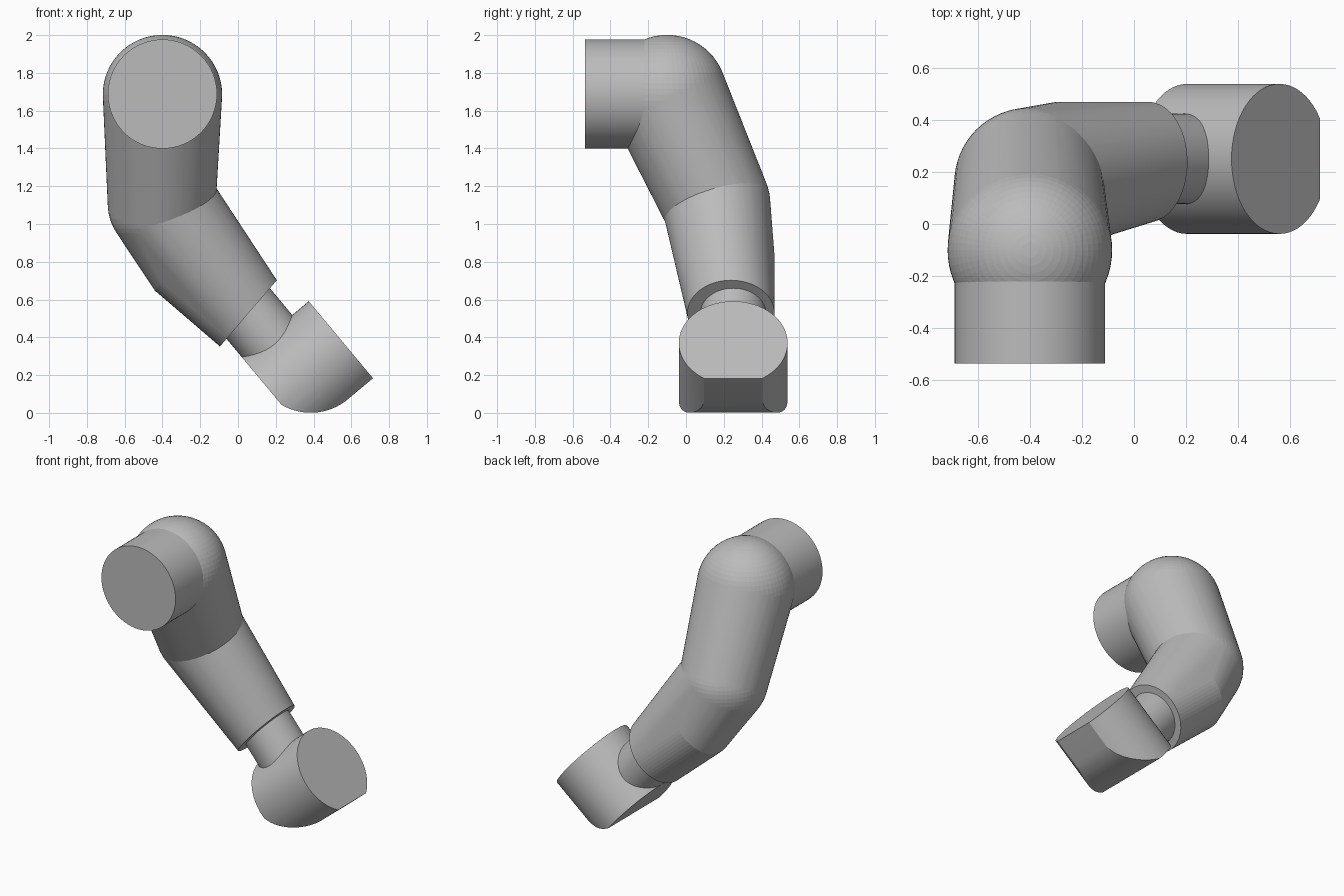
import bpy
import bmesh
import math
from mathutils import Vector, Matrix

cube = bpy.data.objects.get("Cube")
if cube:
    bpy.data.objects.remove(cube, do_unlink=True)

GREY = (0.5, 0.5, 0.5, 1)
mat = bpy.data.materials.new("plain grey")
mat.use_nodes = True
mat.diffuse_color = GREY
mat.node_tree.nodes["Principled BSDF"].inputs["Base Color"].default_value = GREY


def finish(name, bm):
    bmesh.ops.recalc_face_normals(bm, faces=bm.faces)
    mesh = bpy.data.meshes.new(name)
    bm.to_mesh(mesh)
    bm.free()
    mesh.materials.append(mat)
    obj = bpy.data.objects.new(name, mesh)
    bpy.context.collection.objects.link(obj)
    bpy.ops.object.select_all(action='DESELECT')
    obj.select_set(True)
    bpy.context.view_layer.objects.active = obj
    bpy.ops.object.shade_smooth_by_angle(angle=math.radians(30))


def add_ball(bm, centre, radius):
    bmesh.ops.create_uvsphere(bm, u_segments=64, v_segments=32, radius=radius,
                              matrix=Matrix.Translation(centre))


def add_rod(bm, start, end, radius):
    axis = end - start
    turn = axis.to_track_quat('Z', 'Y').to_matrix().to_4x4()
    bmesh.ops.create_cone(bm, cap_ends=True, segments=64, radius1=radius, radius2=radius,
                          depth=axis.length,
                          matrix=Matrix.Translation((start + end) / 2) @ turn)


def wrap(bm):
    # Stretch a convex skin over everything and drop what is inside
    res = bmesh.ops.convex_hull(bm, input=bm.verts, use_existing_faces=False)
    inner = {g for g in res["geom_interior"] + res["geom_unused"]
             if isinstance(g, bmesh.types.BMVert)}
    bmesh.ops.delete(bm, geom=list(inner), context='VERTS')


SHOULDER, SHOULDER_R = Vector((-0.4, -0.1, 1.685)), 0.316
ELBOW, ELBOW_R = Vector((-0.404, 0.16, 1.11)), 0.286
HAND_TOP = Vector((0.559, 0.25, 0.37))
HAND_R, HAND_LEN = 0.288, 0.462

# Shoulder stub
bm = bmesh.new()
add_rod(bm, Vector((-0.4, -0.536, 1.688)), Vector((-0.4, -0.1, 1.688)), 0.289)
finish("shoulder_stub", bm)

# Upper arm: skin over the shoulder and elbow balls
bm = bmesh.new()
add_ball(bm, SHOULDER, SHOULDER_R)
add_ball(bm, ELBOW, ELBOW_R)
wrap(bm)
finish("upper_arm", bm)

# Forearm: skin over the elbow ball and a straight sleeve
bm = bmesh.new()
add_ball(bm, ELBOW, ELBOW_R)
add_rod(bm, Vector((-0.29, 0.238, 0.823)), Vector((0.055, 0.238, 0.527)), 0.231)
wrap(bm)
finish("forearm", bm)

# Wrist peg, running along the reach direction of the hand
reach = Vector((0.64, 0, -0.768)).normalized()
rise = reach.cross(Vector((0, 1, 0)))
wrist = HAND_TOP - reach * 0.443 - rise * 0.288
bm = bmesh.new()
add_rod(bm, wrist - reach * 0.12, wrist + reach * 0.35, 0.174)
finish("wrist", bm)

# Hand: a drum trimmed flat at the tip and rounded underneath
bm = bmesh.new()
add_rod(bm, HAND_TOP - rise * HAND_LEN, HAND_TOP, HAND_R)
curve_centre = HAND_TOP - reach * 0.063 - rise * 0.174
for step in range(18):
    angle = math.radians(4 * step)
    normal = reach * math.cos(angle) - rise * math.sin(angle)
    cut = bmesh.ops.bisect_plane(bm, geom=bm.verts[:] + bm.edges[:] + bm.faces[:],
                                 plane_co=curve_centre + normal * 0.306,
                                 plane_no=normal, clear_outer=True)
    rim = [e for e in cut["geom_cut"] if isinstance(e, bmesh.types.BMEdge)]
    if rim:
        bmesh.ops.contextual_create(bm, geom=rim)
finish("hand", bm)
